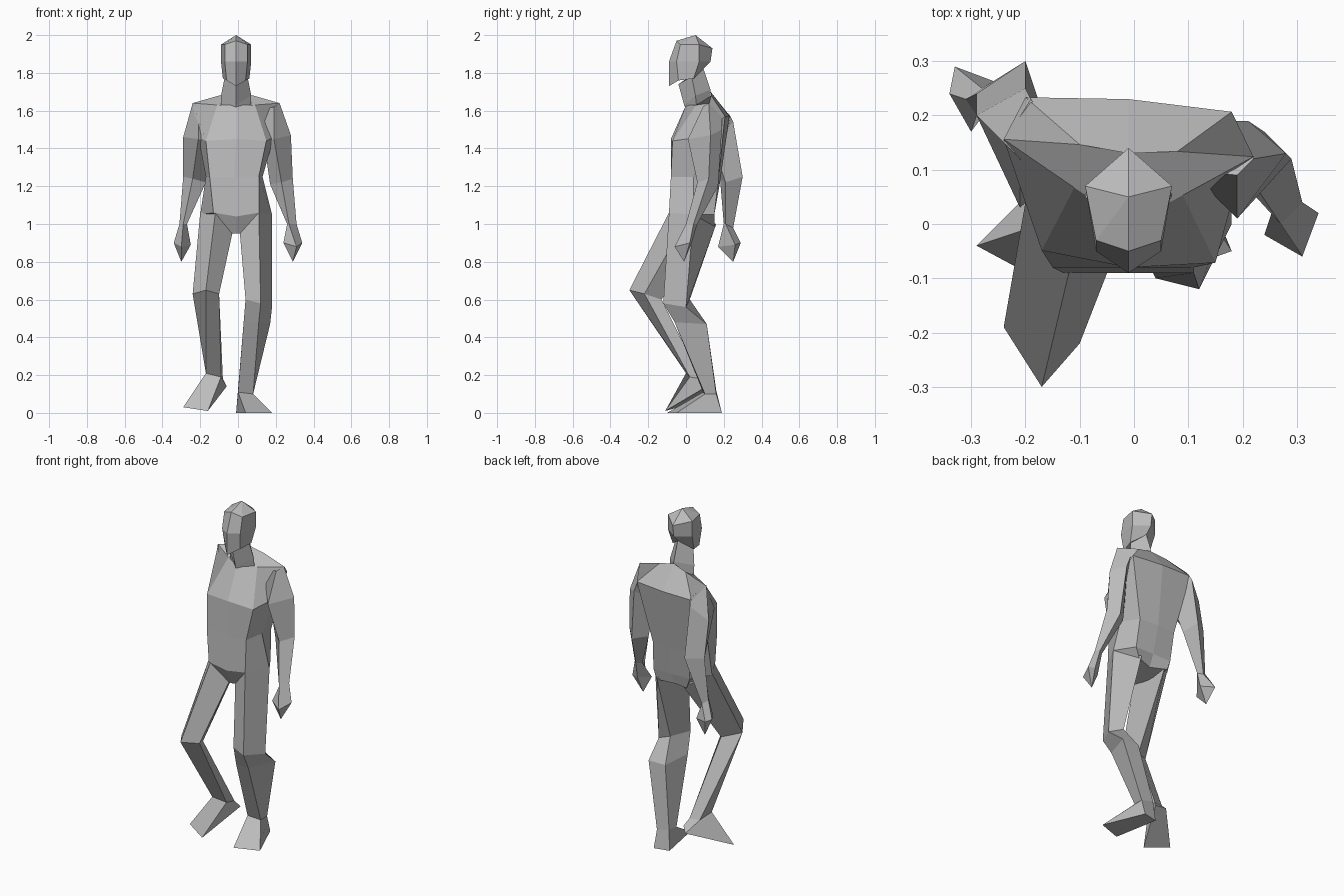
import bpy
import bmesh

default_cube = bpy.data.objects.get("Cube")
if default_cube:
    bpy.data.objects.remove(default_cube, do_unlink=True)

# One plain clay colour for the whole figure
clay = bpy.data.materials.new("clay_grey")
clay.use_nodes = True
clay_colour = (0.5, 0.5, 0.5, 1)
clay.diffuse_color = clay_colour
clay.node_tree.nodes["Principled BSDF"].inputs["Base Color"].default_value = clay_colour

UNIT = 0.01  # sections are written in hundredths


def mirrored(half, centre=-1, twist=0.0):
    """Close a half section (front to back) into a full ring, with a slight body twist."""
    full = list(half) + [(-x, y, z) for x, y, z in reversed(half[1:-1])]
    return [(x + centre, y - x * twist, z) for x, y, z in full]


def loft(name, rings):
    """Skin cross-sections into one closed, flat-shaded part; a one-point ring is a tip."""
    bm = bmesh.new()
    rows = [[bm.verts.new([c * UNIT for c in point]) for point in ring] for ring in rings]
    for upper, lower in zip(rows, rows[1:]):
        count = max(len(upper), len(lower))
        for i in range(count):
            j = (i + 1) % count
            if len(upper) == 1:
                bm.faces.new((upper[0], lower[i], lower[j]))
            elif len(lower) == 1:
                bm.faces.new((upper[i], lower[0], upper[j]))
            else:
                bm.faces.new((upper[i], lower[i], lower[j], upper[j]))
    for end in (rows[0], rows[-1]):
        if len(end) > 2:
            bm.faces.new(end)
    bmesh.ops.recalc_face_normals(bm, faces=bm.faces[:])
    mesh = bpy.data.meshes.new(name)
    bm.to_mesh(mesh)
    bm.free()
    mesh.materials.append(clay)
    part = bpy.data.objects.new(name, mesh)
    bpy.context.scene.collection.objects.link(part)
    return part


# Head: crown tip, brow, cheeks, jaw (front, temple, ear, back)
loft("head", [
    [(-1, 5, 200)],
    mirrored([(0, -5, 197), (6, -3, 195), (8, 7, 195), (0, 14, 193)]),
    mirrored([(0, -9, 186), (6, -5, 186), (8, 7, 186), (0, 13, 186)]),
    mirrored([(0, -9, 173), (5, -4, 176), (7, 4, 177), (0, 9, 182)]),
])

# Neck: leans forward out of the collar
loft("neck", [
    mirrored([(0, -4, 174), (6, 3, 178), (0, 9, 183)]),
    mirrored([(0, -1, 163), (8, 5, 168), (0, 13, 171)]),
    mirrored([(0, 1, 158), (8, 6, 158), (0, 13, 158)]),
])

# Torso: collar, chest, midriff, waist, crotch
loft("torso", [
    mirrored([(0, 0, 163), (10, 6, 163), (23, 14, 164), (9, 14, 168), (0, 13, 170)], twist=0.07),
    mirrored([(0, -8, 145), (16, -6, 144), (20, 9, 146), (19, 22, 157), (0, 23, 157)], twist=0.07),
    mirrored([(0, -8, 125), (13, -8, 125), (15, 4, 125), (12, 17, 122), (0, 18, 122)], centre=-2),
    mirrored([(0, -9, 104), (12, -9, 106), (19, 4, 105), (12, 15, 105), (0, 15, 105)]),
    mirrored([(0, -5, 95), (3, -4, 95), (5, 5, 95), (10, 15, 99), (0, 12, 98)]),
])

# Arms: shoulder top, deltoid, elbow, wrist, palm, fingertip (front, outer, back, inner)
loft("left_arm", [
    [(19, 9, 162), (22, 12, 164), (18, 19, 158), (10, 10, 160)],
    [(19, 1, 145), (28, 13, 147), (21, 19, 150), (14, 10, 142)],
    [(23, 6, 122), (29, 12, 124), (24, 17, 120), (17, 11, 121)],
    [(27, 0, 100), (31, 4, 100), (29, 6, 100), (26, 4, 100)],
    [(31, -6, 88), (34, 2, 90), (30, 3, 90), (24, -2, 90)],
    [(29, -1, 80)],
])
loft("right_arm", [
    [(-21, 12, 162), (-24, 15, 164), (-19, 23, 158), (-11, 12, 160)],
    [(-21, 3, 145), (-29, 20, 146), (-20, 25, 154), (-15, 14, 142)],
    [(-24, 18, 124), (-29, 24, 125), (-20, 30, 125), (-17, 21, 122)],
    [(-29, 20, 100), (-31, 23, 100), (-28, 25, 98), (-27, 21, 100)],
    [(-30, 17, 88), (-34, 24, 90), (-33, 29, 90), (-25, 26, 89)],
    [(-30, 25, 80)],
])

# Legs: hip, knee, calf, ankle, sole (front, inner, back, outer)
loft("left_leg", [
    [(11, -9, 106), (1, -4, 95), (8, 16, 100), (18, 4, 105)],
    [(12, -12, 58), (4, -10, 60), (9, 2, 60), (18, 0, 56)],
    [(11, -6, 48), (3, -6, 48), (6, 11, 47), (17, 11, 47)],
    [(8, 10, 10), (0, 9, 11), (0, 16, 12), (8, 16, 10)],
    [(18, -5, 0), (4, -10, 0), (-1, 17, 0), (8, 19, 0)],
])
loft("right_leg", [
    [(-12, -9, 106), (-3, -4, 95), (-9, 15, 99), (-20, 4, 106)],
    [(-17, -30, 65), (-10, -22, 63), (-14, -13, 60), (-24, -19, 63)],
    [(-17, 0, 21), (-9, 2, 19), (-8, 8, 18), (-14, 7, 18)],
    [(-29, -4, 3), (-16, -11, 1), (-6, 11, 14), (-10, 15, 12)],
])
